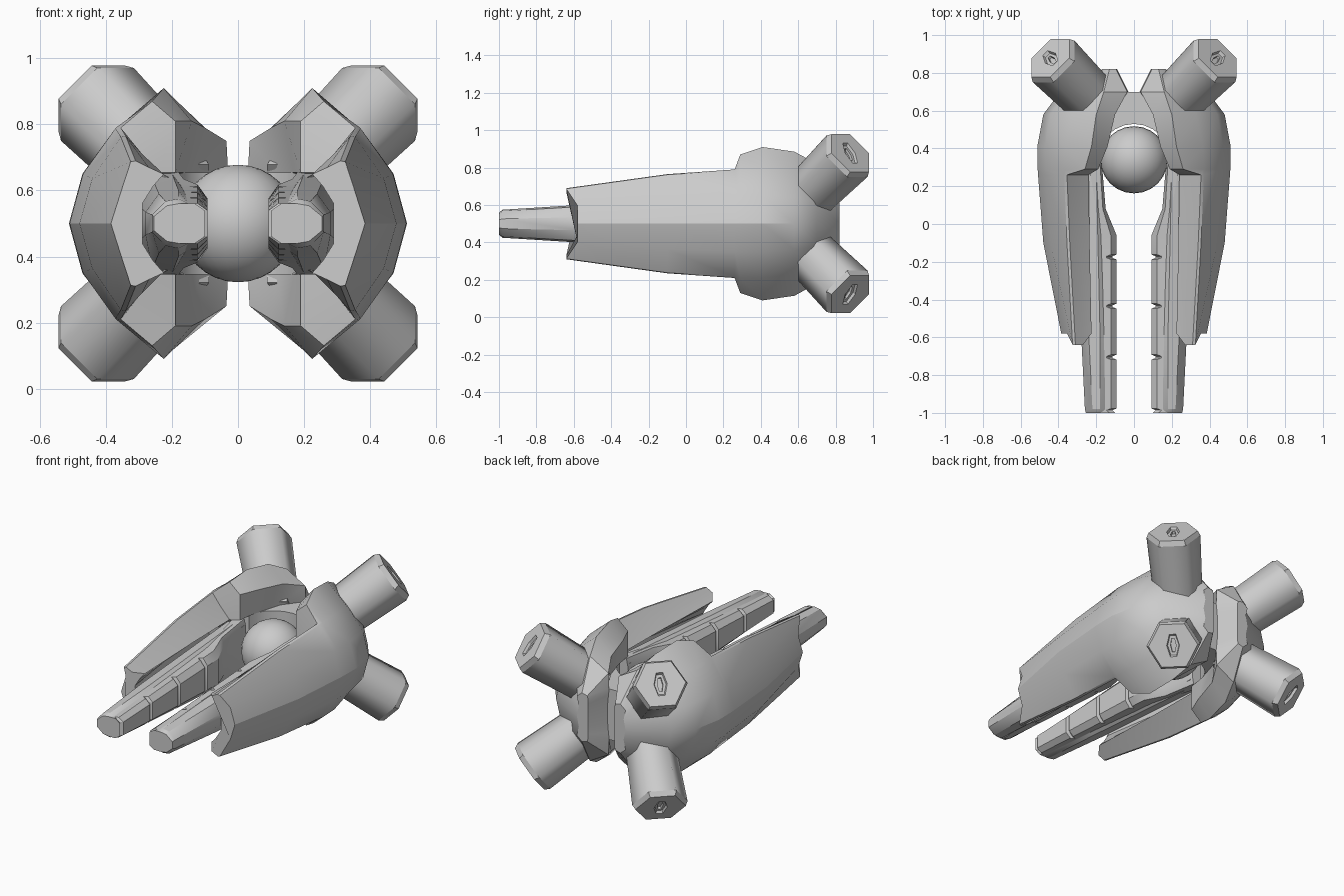
import bpy, bmesh, math
from mathutils import Vector

if "Cube" in bpy.data.objects:
    bpy.data.objects.remove(bpy.data.objects["Cube"])


def finish(name, bm, axes=(False, False, False), angle=30):
    """Mesh -> object centred at z = 0.5, mirrored about its own origin."""
    bmesh.ops.recalc_face_normals(bm, faces=bm.faces[:])
    me = bpy.data.meshes.new(name)
    bm.to_mesh(me)
    bm.free()
    ob = bpy.data.objects.new(name, me)
    bpy.context.collection.objects.link(ob)
    ob.location.z = 0.5
    if any(axes):
        mod = ob.modifiers.new("mirror", 'MIRROR')
        mod.use_axis = axes
        mod.use_mirror_merge = False
    bpy.ops.object.select_all(action='DESELECT')
    ob.select_set(True)
    bpy.context.view_layer.objects.active = ob
    bpy.ops.object.shade_smooth_by_angle(angle=math.radians(angle))
    return ob


def loft(bm, rings):
    """Skin a list of equal-length closed rings and cap both ends."""
    vs = [[bm.verts.new(p) for p in r] for r in rings]
    n = len(vs[0])
    for r0, r1 in zip(vs, vs[1:]):
        for i in range(n):
            j = (i + 1) % n
            bm.faces.new((r0[i], r0[j], r1[j], r1[i]))
    bm.faces.new(vs[0])
    bm.faces.new(vs[-1])


def symmetric(y, upper):
    """Ring from upper (x, height) points, reflected in the middle plane."""
    top = [Vector((x, y, h)) for x, h in upper]
    return top + [Vector((p.x, y, -p.z)) for p in reversed(top) if p.z > 0]


def shell_ring(y, inner, lip, edge, top, ridge, outer):
    """C-shaped section: inner wall, lip, edge, top, ridge, shoulder, side."""
    lip_h = min(.155, .88 * edge[1])
    return symmetric(y, [(inner, .4 * lip_h), ((inner + lip) / 2, .75 * lip_h), (lip, lip_h),
                         edge, top, ridge, (outer * .92, ridge[1] * .52), (outer, 0)])


# Side shells: armour that widens into a rib and closes at the back
rings = [shell_ring(*s) for s in [
    (-.58, .29, .225, (.27, .17), (.31, .19), (.325, .187), .385),
    (-.10, .36, .235, (.29, .21), (.34, .265), (.355, .262), .48),
    (.26, .38, .24, (.30, .22), (.355, .29), (.37, .285), .508),
    (.29, .36, .19, (.19, .31), (.26, .37), (.37, .29), .51),
    (.41, .30, .17, (.14, .31), (.225, .41), (.365, .29), .512),
    (.58, .16, .12, (.10, .29), (.20, .385), (.33, .27), .48),
    (.70, .04, .03, (.035, .25), (.16, .32), (.25, .23), .39),
    (.82, .09, .09, (.095, .14), (.13, .15), (.165, .12), .165)]]
for p in rings[0]:          # pointed front tips
    if abs(p.z) > .16:
        p.y -= .06
bm = bmesh.new()
loft(bm, rings)
finish("side_shell", bm, (True, False, False), 28)

# Prong bars running forward between the shells
bm = bmesh.new()
loft(bm, [symmetric(y, [(x0, h * .8), (x0 + .03, h), (x1 - .04, h * .9), (x1, h * .35)])
          for y, x0, x1, h in [(-1, .15, .255, .06), (-.98, .15, .26, .075),
                               (-.58, .15, .28, .10), (.30, .17, .30, .152)]])
finish("prong_bar", bm, (True, False, False))


# Segmented inner rails on the prongs, separated by grooves
def rail(y, x):
    h = .06 + (y + 1) * .062
    return symmetric(y, [(x, h * .65), (x + .03, h), (.18, h)])


rings = [rail(-1, .10)]
for a, b in [(-.985, -.71), (-.70, -.44), (-.43, -.18), (-.17, -.05)]:
    rings += [rail(a - .001, .115), rail(a + .008, .093), rail(b - .008, .093)]
    if b < -.1:
        rings.append(rail(b + .001, .115))
rings += [symmetric(.08, [(.15, .09), (.165, .135), (.2, .135)]),
          symmetric(.32, [(.17, .11), (.18, .155), (.24, .155)])]
bm = bmesh.new()
loft(bm, rings)
finish("prong_rail", bm, (True, False, False), 20)

# Curved socket joining the two halves behind the core
plan = [(.19 * math.cos(t), .34 + .19 * math.sin(t))
        for t in [math.radians(10 + 16 * i) for i in range(11)]]
plan += [(-.24, .37), (-.2, .60), (-.1, .70), (.1, .70), (.2, .60), (.24, .37)]
bm = bmesh.new()
loft(bm, [[(x, y, z) for x, y in plan] for z in (-.155, .155)])
finish("core_socket", bm)

# Round core
bm = bmesh.new()
bmesh.ops.create_uvsphere(bm, u_segments=24, v_segments=16, radius=.178)
bmesh.ops.translate(bm, verts=bm.verts[:], vec=(0, .34, 0))
finish("core", bm, angle=40)

# Four hexagonal thrusters along the diagonals, with a slotted end cap
axis = Vector((1, 1, 1)).normalized()
u = Vector((1, 1, -2)).normalized()
v = axis.cross(u)
cap = Vector((.443, .878, .378))


def hexagon(back, r, squash=1.0):
    angles = [math.radians(30 + 60 * i) for i in range(6)]
    return [cap - axis * back + u * r * math.cos(t) + v * r * squash * math.sin(t)
            for t in angles]


bm = bmesh.new()
loft(bm, [hexagon(.48, .11), hexagon(.39, .125), hexagon(.385, .142), hexagon(.03, .156),
          hexagon(0, .142), hexagon(0, .075, .5), hexagon(.015, .065, .5),
          hexagon(.015, .045, .35), hexagon(.03, .043, .35)])
ob = finish("thruster", bm, (True, False, True), 20)
for e in ob.data.edges:     # keep the barrel rounded between its six sides
    a, b = (ob.data.vertices[i].co for i in e.vertices)
    if (a - b).length > .3:
        e.use_edge_sharp = False
